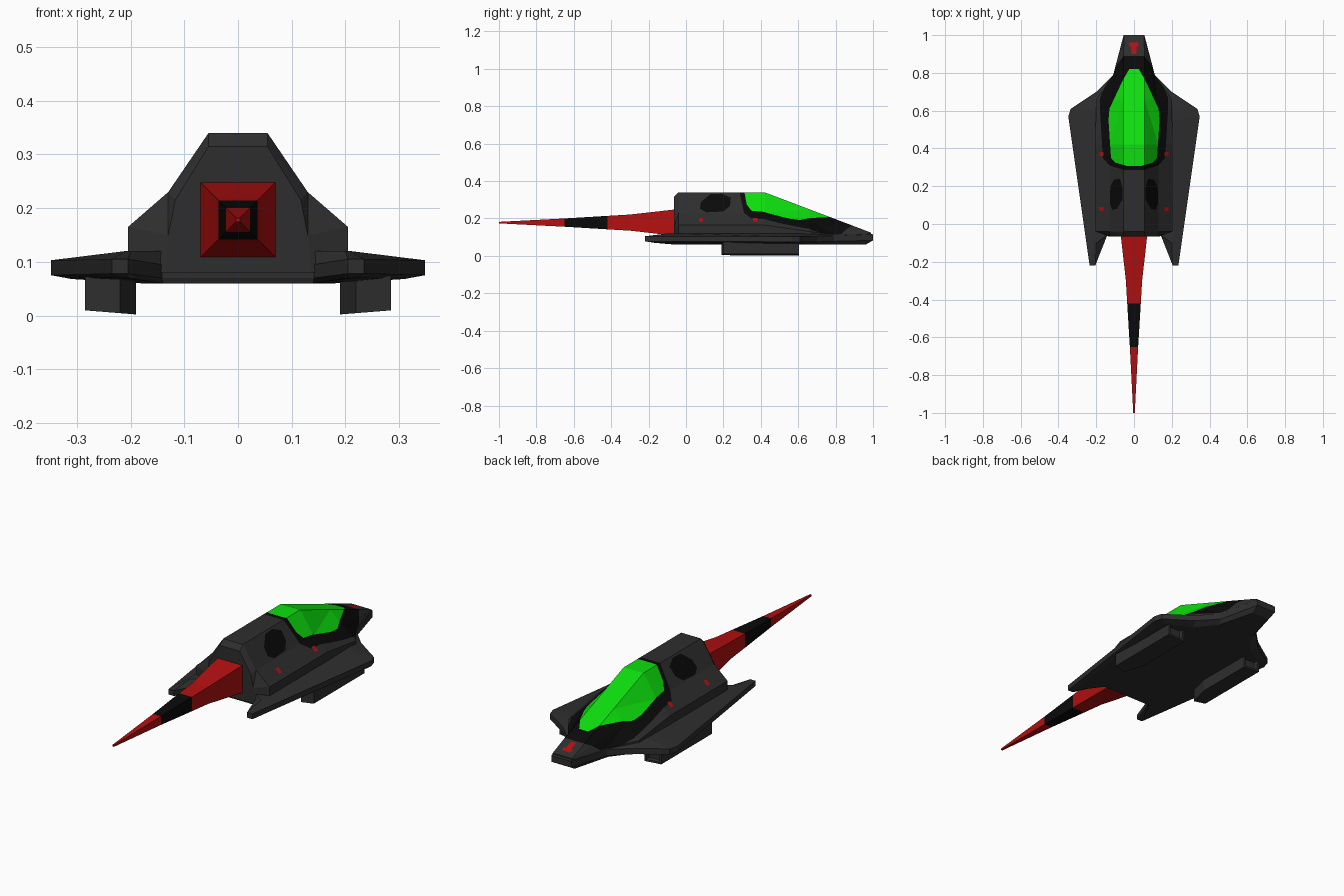
import bpy, bmesh
from mathutils import Vector

cube = bpy.data.objects.get("Cube")
if cube:
    bpy.data.objects.remove(cube)


def material(name, colour):
    m = bpy.data.materials.new(name)
    m.use_nodes = True
    rgba = (*colour, 1)
    m.diffuse_color = rgba
    m.node_tree.nodes["Principled BSDF"].inputs["Base Color"].default_value = rgba
    return m


GREY = material("dark grey", (.027, .027, .027))
BLACK = material("black", (.003, .003, .003))
GREEN = material("bright green", (.004, .74, .004))
RED = material("red", (.46, .005, .005))
PAINTS = [GREY, BLACK, GREEN, RED]


def loft(bm, rings):
    """Skin closed rings of equal length and cap both ends."""
    rows = [[bm.verts.new(p) for p in ring] for ring in rings]
    n = len(rows[0])
    for a, b in zip(rows, rows[1:]):
        for i in range(n):
            j = (i + 1) % n
            bm.faces.new((a[i], a[j], b[j], b[i]))
    caps = [bm.faces.new(rows[0][::-1]), bm.faces.new(rows[-1])]
    bmesh.ops.recalc_face_normals(bm, faces=bm.faces)
    return caps


def finish(bm, name):
    mesh = bpy.data.meshes.new(name)
    bm.to_mesh(mesh)
    bm.free()
    for m in PAINTS:
        mesh.materials.append(m)
    ob = bpy.data.objects.new(name, mesh)
    bpy.context.collection.objects.link(ob)
    return ob


def mirrored(half):
    return half + [(-p[0], *p[1:]) for p in reversed(half)]


def paint(bm, outline, paint_index):
    """Cut a convex plan outline (clockwise from above) into upward faces."""
    faces = [f for f in bm.faces if f.normal.z > .1]
    for (ax, ay), (bx, by) in zip(outline, outline[1:] + outline[:1]):
        point, out = Vector((ax, ay, 0)), Vector((ay - by, bx - ax, 0)).normalized()
        geom = set(faces)
        for f in faces:
            geom.update(f.edges, f.verts)
        cut = bmesh.ops.bisect_plane(bm, geom=list(geom), dist=1e-5,
                                     plane_co=point, plane_no=out)["geom"]
        pieces = {f for f in cut if isinstance(f, bmesh.types.BMFace)}
        pieces.update(f for f in faces if f.is_valid)
        faces = [f for f in pieces
                 if (f.calc_center_median() - point).dot(out) < 0]
    for f in faces:
        f.material_index = paint_index


# Fuselage: faceted sections from the rear bulkhead to the nose
full = [(.055, .34), (.13, .23), (.205, .165), (.205, .08)]
sections = [
    (-.065, [(.055, .315), (.117, .215), (.13, .15), (.137, .08)]),
    (-.04, full),
    (.42, full),
    (.66, [(.055, .249), (.12, .19), (.2, .13), (.2, .09)]),
    (.79, [(.055, .2), (.09, .155), (.11, .115), (.11, .09)]),
    (.99, [(.054, .124), (.055, .12), (.056, .11), (.056, .09)]),
]
bm = bmesh.new()
loft(bm, [mirrored([(x, y, z) for x, z in pts]) for y, pts in sections])
bmesh.ops.triangulate(bm, faces=bm.faces[:])
bmesh.ops.recalc_face_normals(bm, faces=bm.faces)
bm.normal_update()


def symmetric(half):
    """Half outline listed nose to tail on the +x side, closed clockwise."""
    return mirrored(half)


# Canopy surround, then the glass inside it
paint(bm, symmetric([(.055, .89), (.12, .8), (.18, .67), (.18, .6),
                     (.165, .35), (.13, .31), (.05, .285)]), 1)
paint(bm, symmetric([(.025, .82), (.06, .76), (.13, .61), (.135, .55),
                     (.122, .35), (.1, .325), (.04, .308)]), 2)
# Side windows, small lamps and the nose lamp
window = [(.075, .24), (.105, .235), (.125, .2), (.128, .11),
          (.115, .075), (.09, .08), (.062, .13), (.06, .19)]
for side in (1, -1):
    outline = [(side * x, y) for x, y in window]
    paint(bm, outline[::side], 1)
    for y in (.08, .37):
        x, r = side * .172, .011
        paint(bm, [(x - r, y + r), (x + r, y + r), (x + r, y - r), (x - r, y - r)], 3)
paint(bm, symmetric([(.024, .96), (.024, .94)]), 3)
paint(bm, symmetric([(.014, .94), (.014, .9)]), 3)
finish(bm, "fuselage")

# Wing plate: flat belly, thin rim and a top rising towards the fuselage
belly = [(.048, .96), (.1, .765), (.18, .665), (.3, .59), (.31, .55),
         (.222, -.16), (.205, -.17), (.14, -.055)]
rim = [(.055, 1), (.11, .79), (.2, .7), (.335, .61), (.348, .57),
       (.235, -.22), (.205, -.22), (.142, -.06)]
crown = [(.05, .985), (.1, .78), (.18, .68), (.21, .6), (.21, .55),
         (.21, -.08), (.2, -.1), (.135, -.055)]
bm = bmesh.new()
belly_z = [.06, .06, .06, .068, .068, .07, .07, .06]
rim_low = [.083, .078, .075, .075, .075, .078, .078, .07]
rim_high = [.115, .108, .105, .103, .103, .105, .105, .095]
loft(bm, [
    mirrored([(*p, z) for p, z in zip(belly, belly_z)]),
    mirrored([(*p, z) for p, z in zip(rim, rim_low)]),
    mirrored([(*p, z) for p, z in zip(rim, rim_high)]),
    mirrored([(*p, .12) for p in crown]),
])
finish(bm, "wing_plate")

# Underwing pods with a slanted inner tail and a recessed front end
plan = [(.19, .605), (.285, .605), (.285, .2), (.22, .19), (.19, .3)]
for side, name in ((1, "left_pod"), (-1, "right_pod")):
    bm = bmesh.new()
    low = [(side * x, y, (x - .19) * .08 + .002) for x, y in plan]
    high = [(side * x, y, .09) for x, y in plan]
    loft(bm, [low, high])
    bm.normal_update()
    front = max(bm.faces, key=lambda f: f.normal.y)
    bmesh.ops.inset_region(bm, faces=[front], thickness=.014)
    bmesh.ops.inset_region(bm, faces=[front], thickness=.004, depth=-.02)
    finish(bm, name)

# Tail spike: square taper with a black band
bm = bmesh.new()
stations = [(-.06, .07), (-.3, .043), (-.42, .036), (-.65, .022), (-1, .004)]
loft(bm, [[(sx * r, y, .178 + sz * r)
           for sx, sz in ((1, 1), (-1, 1), (-1, -1), (1, -1))]
          for y, r in stations])
for f in bm.faces:
    f.material_index = 1 if -.65 < f.calc_center_median().y < -.42 else 3
finish(bm, "tail_spike")
